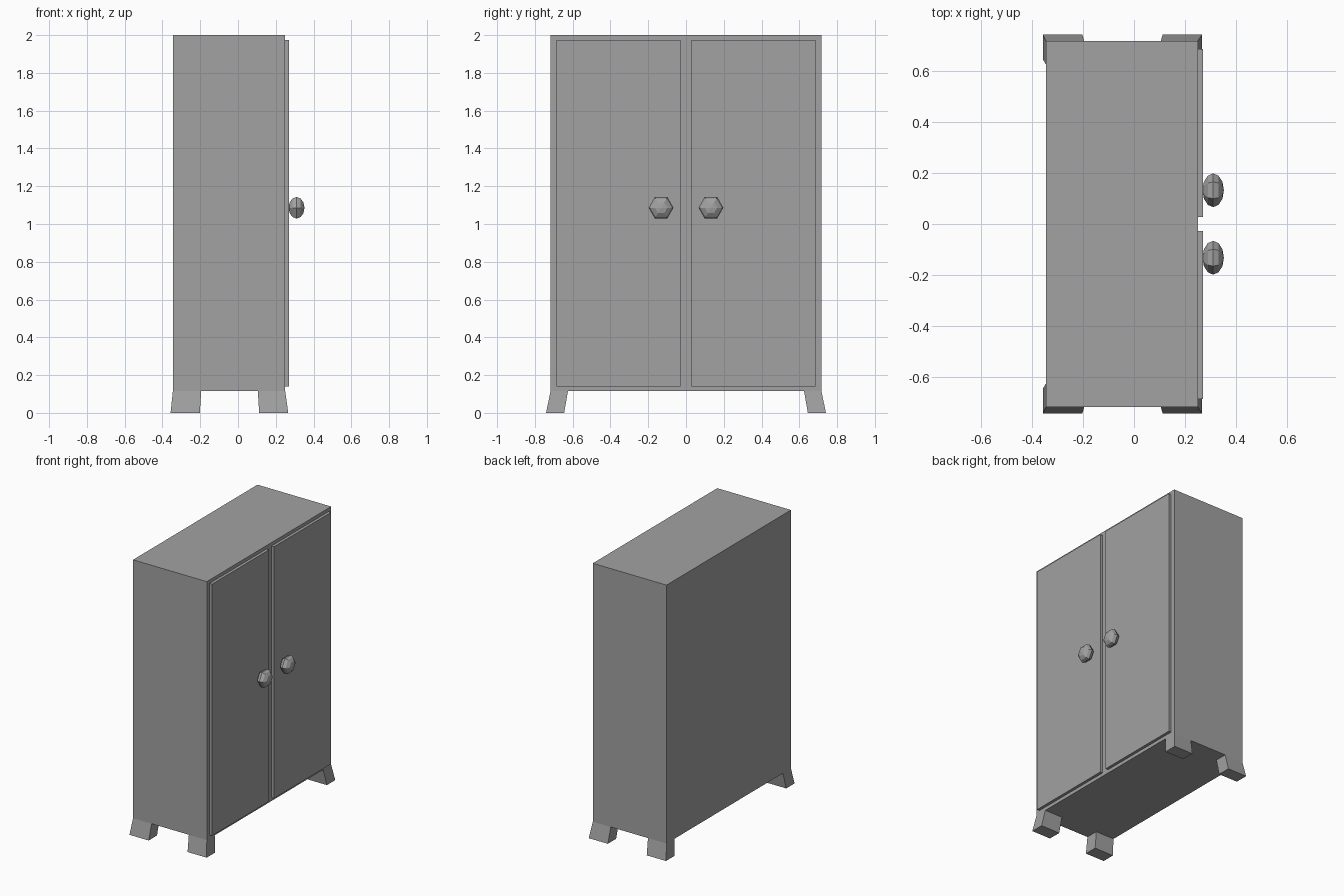
import bpy
import bmesh
from math import pi
from mathutils import Matrix, Vector

cube = bpy.data.objects.get("Cube")
if cube:
    bpy.data.objects.remove(cube, do_unlink=True)

grey = bpy.data.materials.new("plain grey")
grey.use_nodes = True
color = (0.36, 0.36, 0.36, 1)
grey.diffuse_color = color
grey.node_tree.nodes["Principled BSDF"].inputs["Base Color"].default_value = color


def finish(name, bm):
    bmesh.ops.recalc_face_normals(bm, faces=bm.faces)
    mesh = bpy.data.meshes.new(name)
    bm.to_mesh(mesh)
    bm.free()
    mesh.materials.append(grey)
    obj = bpy.data.objects.new(name, mesh)
    bpy.context.collection.objects.link(obj)
    return obj


def tapered_box(name, bottom, top, z0, z1):
    """Box whose bottom and top rectangles (x0, x1, y0, y1) may differ."""
    bm = bmesh.new()
    bmesh.ops.create_cube(bm, size=1)
    for v in bm.verts:
        x0, x1, y0, y1 = top if v.co.z > 0 else bottom
        v.co = Vector((x1 if v.co.x > 0 else x0,
                       y1 if v.co.y > 0 else y0,
                       z1 if v.co.z > 0 else z0))
    return finish(name, bm)


def box(name, rect, z0, z1):
    return tapered_box(name, rect, rect, z0, z1)


def mirror_y(rect, side):
    x0, x1, y0, y1 = rect
    return (x0, x1, *sorted((y0 * side, y1 * side)))


# Cabinet body
box("cabinet_body", (-0.345, 0.25, -0.717, 0.717), 0.115, 2.0)

for side, label in ((1, "far"), (-1, "near")):
    # Door panel
    box(label + "_door", mirror_y((0.25, 0.271, 0.028, 0.685), side), 0.14, 1.975)

    # Six-sided flattened knob, axis pointing out of the door
    bm = bmesh.new()
    bmesh.ops.create_uvsphere(bm, u_segments=6, v_segments=6, radius=1)
    bmesh.ops.transform(
        bm, verts=bm.verts,
        matrix=Matrix.Translation((0.31, 0.132 * side, 1.086))
        @ Matrix.Diagonal((0.042, 0.066, 0.066, 1))
        @ Matrix.Rotation(pi / 2, 4, "Y"))
    finish(label + "_knob", bm)

    # Splayed feet
    tapered_box(label + "_back_foot",
                mirror_y((-0.357, -0.202, 0.645, 0.741), side),
                mirror_y((-0.345, -0.195, 0.625, 0.717), side), 0, 0.115)
    tapered_box(label + "_front_foot",
                mirror_y((0.112, 0.266, 0.645, 0.741), side),
                mirror_y((0.105, 0.25, 0.625, 0.717), side), 0, 0.115)
